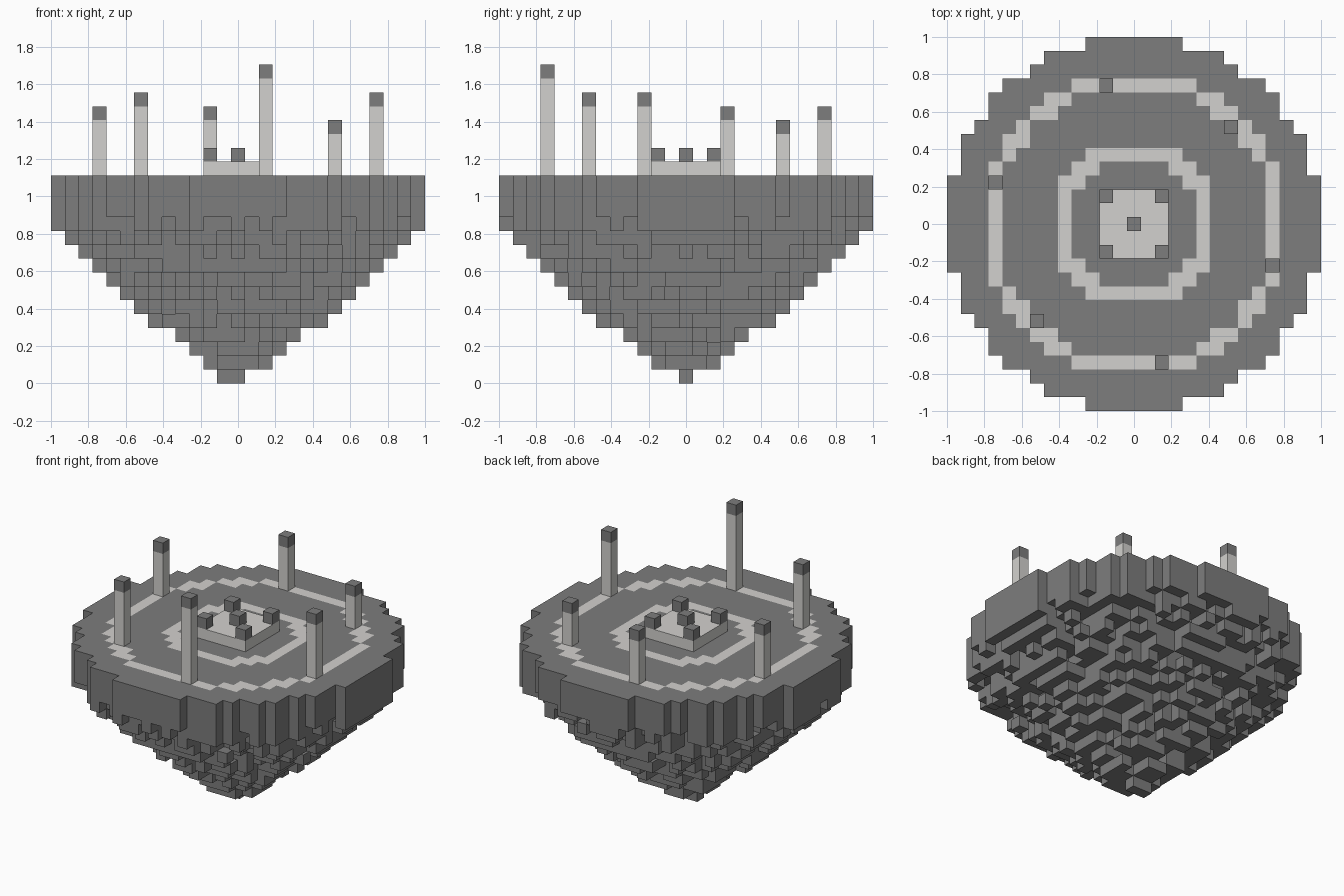
import bpy, bmesh, math, random
from mathutils import Vector

cube = bpy.data.objects.get("Cube")
if cube:
    bpy.data.objects.remove(cube, do_unlink=True)

V = 2 / 27          # block size
R = 13.5            # island radius in blocks
TOP = 15            # blocks from the tip to the ground
RIM = 3             # full layers below the ground
random.seed(7)


def material(name, rgb):
    m = bpy.data.materials.new(name)
    m.use_nodes = True
    m.diffuse_color = (*rgb, 1)
    m.node_tree.nodes["Principled BSDF"].inputs["Base Color"].default_value = (*rgb, 1)
    return m


dark = material("dark stone", (0.205, 0.205, 0.205))
light = material("pale stone", (0.65, 0.64, 0.62))


def make_object(name, bm, mats):
    me = bpy.data.meshes.new(name)
    bm.to_mesh(me)
    bm.free()
    for m in mats:
        me.materials.append(m)
    ob = bpy.data.objects.new(name, me)
    bpy.context.collection.objects.link(ob)
    return ob


def block(name, x, y, z0, z1, mat, width=1):
    """Box centred on grid cell x, y from level z0 to level z1."""
    bm = bmesh.new()
    bmesh.ops.create_cube(bm, size=1)
    size = Vector((width, width, z1 - z0)) * V
    centre = Vector((x, y, (z0 + z1) / 2)) * V
    for v in bm.verts:
        v.co = v.co * size + centre
    return make_object(name, bm, [mat])


# Island: round layers that shrink downward, with blocks broken off their edges
cells = set()
span = range(-13, 14)
for layer in range(TOP - 1):
    taper = max(0, layer - RIM) / (TOP - RIM)
    radius = R * (1 - taper ** 1.1)
    for x in span:
        for y in span:
            d = math.hypot(x, y)
            solid = layer < RIM or d < radius - 1.5 or x * y == 0
            if d <= radius and (solid or random.random() < 0.6):
                cells.add((x, y, TOP - 1 - layer))
cells.update(((-1, 0, 0), (0, 0, 0)))

# Skin of the island, with pale rings laid into the ground
bm = bmesh.new()
corners = {}


def corner(p):
    key = tuple(round(c * 2) for c in p)
    if key not in corners:
        corners[key] = bm.verts.new(p * V)
    return corners[key]


for x, y, z in sorted(cells):
    centre = Vector((x, y, z + 0.5))
    for axis in range(3):
        for sign in (-1, 1):
            n = Vector((0, 0, 0))
            n[axis] = sign
            if (x + int(n.x), y + int(n.y), z + int(n.z)) in cells:
                continue
            u = Vector((0, 0, 0))
            u[(axis + 1) % 3] = 0.5
            w = n.cross(u)
            mid = centre + n / 2
            face = bm.faces.new([corner(mid + a * u + b * w)
                                 for a, b in ((-1, -1), (1, -1), (1, 1), (-1, 1))])
            if z == TOP - 1 and n.z > 0 and int(math.hypot(x, y)) in (5, 10):
                face.material_index = 1
make_object("floating_island", bm, [dark, light])

# Central platform with its corner and middle stones
block("platform", 0, 0, TOP, TOP + 1, light, width=5)
for x, y in ((-2, -2), (2, -2), (-2, 2), (2, 2), (0, 0)):
    block("platform_stone", x, y, TOP + 1, TOP + 2, dark)

# Pillars of different heights around the outer ring
for x, y, top in ((2, -10, 23), (10, -3, 21), (7, 7, 19),
                  (-2, 10, 20), (-10, 3, 20), (-7, -7, 21)):
    block("pillar", x, y, TOP, top - 1, light)
    block("pillar_cap", x, y, top - 1, top, dark)
